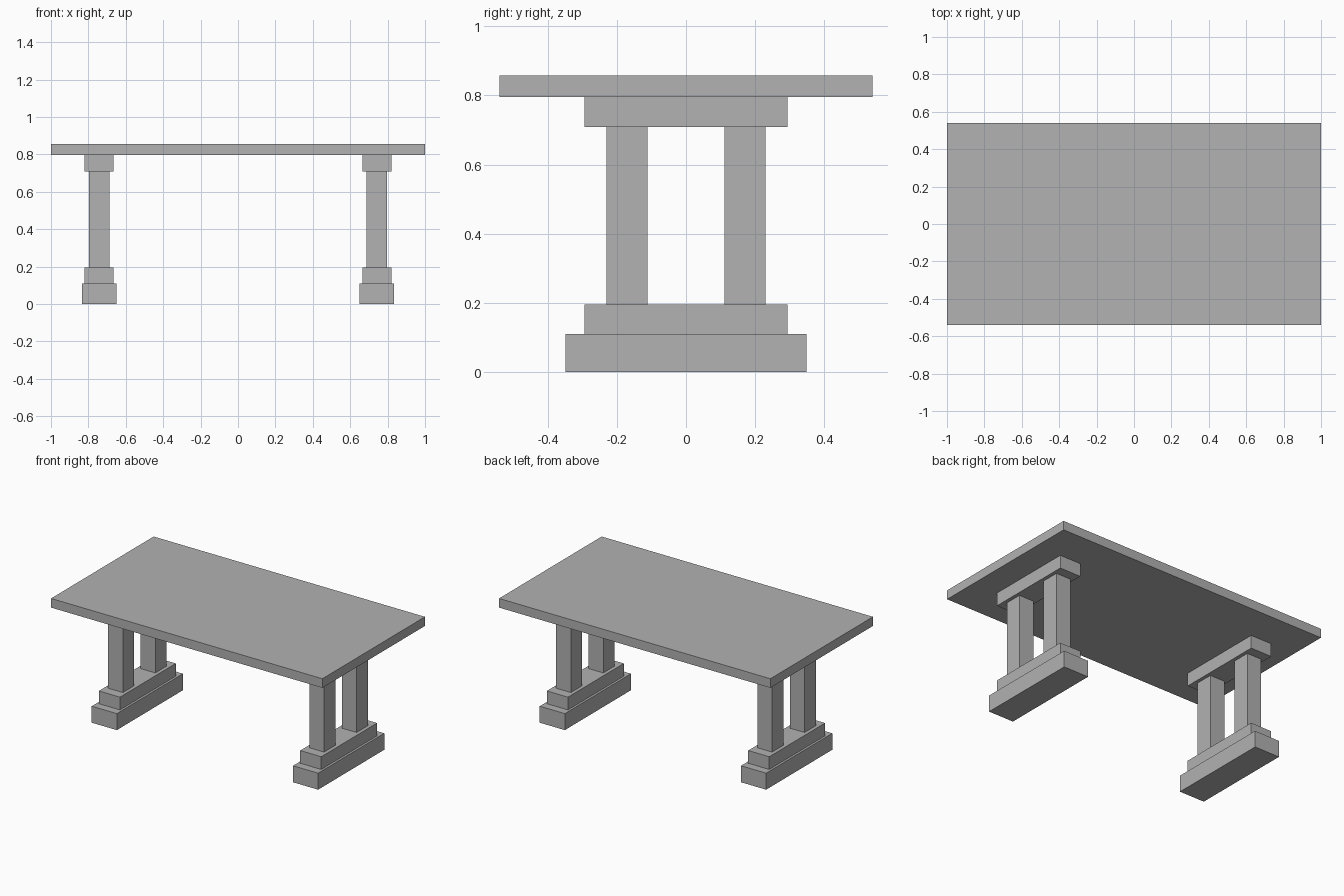
import bpy

cube = bpy.data.objects.get("Cube")
if cube:
    bpy.data.objects.remove(cube, do_unlink=True)

# One plain stone grey
stone = bpy.data.materials.new("stone_grey")
stone.use_nodes = True
colour = (0.445, 0.445, 0.445, 1)
stone.diffuse_color = colour
stone.node_tree.nodes["Principled BSDF"].inputs["Base Color"].default_value = colour


def block(name, x, y, width, depth, bottom, top):
    """Box centred on x, y and spanning bottom to top."""
    bpy.ops.mesh.primitive_cube_add(size=1, location=(x, y, (bottom + top) / 2))
    obj = bpy.context.object
    obj.name = name
    obj.scale = (width, depth, top - bottom)
    bpy.ops.object.transform_apply(location=False, rotation=False, scale=True)
    obj.data.materials.append(stone)
    return obj


# Heights of the joints between the parts
BASE_TOP, PLINTH_TOP, CAP_BOTTOM, SLAB_BOTTOM, SLAB_TOP = 0.11, 0.195, 0.709, 0.796, 0.857

# Table top
block("table_top", 0, 0, 2, 1.08, SLAB_BOTTOM, SLAB_TOP)

# Trestle at each end: stepped foot, two posts and a cap
for side, x in (("right", -0.742), ("left", 0.742)):
    block(side + "_base", x, 0, 0.185, 0.696, 0, BASE_TOP)
    block(side + "_plinth", x, 0, 0.155, 0.588, BASE_TOP, PLINTH_TOP)
    block(side + "_cap", x, 0, 0.155, 0.588, CAP_BOTTOM, SLAB_BOTTOM)
    for end, y in (("front", -0.171), ("back", 0.171)):
        block(f"{side}_{end}_post", x, y, 0.108, 0.118, PLINTH_TOP, CAP_BOTTOM)
